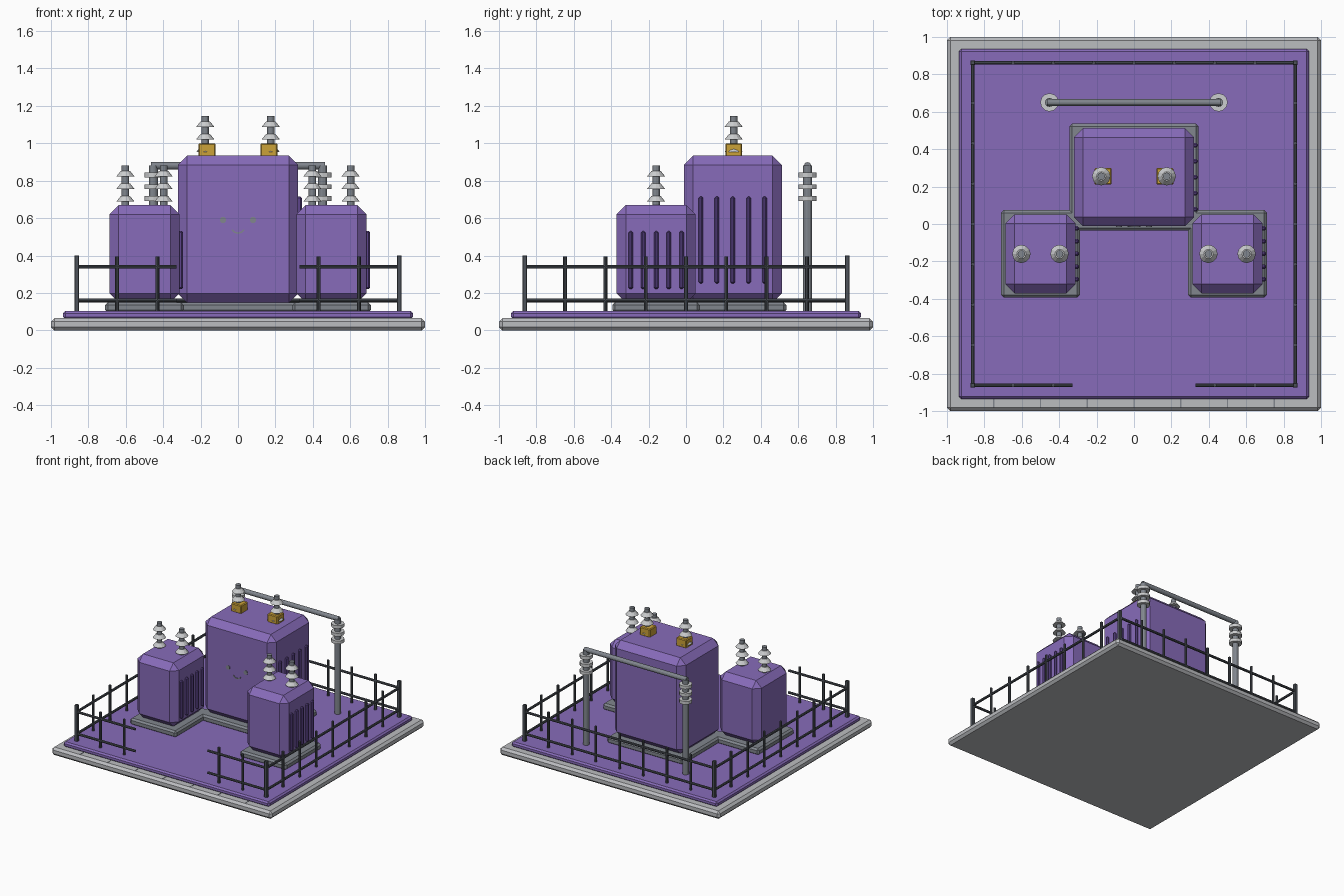
import bpy, bmesh, math
from mathutils import Vector, Matrix

if "Cube" in bpy.data.objects:
    bpy.data.objects.remove(bpy.data.objects["Cube"])


def material(name, rgb):
    m = bpy.data.materials.new(name)
    m.diffuse_color = (*rgb, 1)
    m.use_nodes = True
    m.node_tree.nodes["Principled BSDF"].inputs["Base Color"].default_value = m.diffuse_color
    return m


PURPLE = material("purple paint", (0.245, 0.148, 0.49))
DARK_PURPLE = material("dark purple fins", (0.11, 0.06, 0.26))
CONCRETE = material("pale concrete", (0.5, 0.51, 0.53))
STEEL = material("mid grey steel", (0.22, 0.24, 0.27))
DARK = material("dark fence steel", (0.075, 0.085, 0.1))
PORCELAIN = material("porcelain", (0.6, 0.61, 0.62))
GOLD = material("golden yellow", (0.6, 0.36, 0.04))


def finish(name, bm, mat):
    bmesh.ops.recalc_face_normals(bm, faces=bm.faces)
    me = bpy.data.meshes.new(name)
    bm.to_mesh(me)
    bm.free()
    me.materials.append(mat)
    ob = bpy.data.objects.new(name, me)
    bpy.context.collection.objects.link(ob)
    return ob


def box(name, lo, hi, mat, bevel=0.0):
    lo, hi = Vector(lo), Vector(hi)
    bm = bmesh.new()
    bmesh.ops.create_cube(bm, size=1, matrix=Matrix.Translation((lo + hi) / 2)
                          @ Matrix.Diagonal((*(hi - lo), 1)))
    if bevel:
        bmesh.ops.bevel(bm, geom=bm.edges[:], offset=bevel, segments=1,
                        profile=0.5, affect='EDGES')
    return finish(name, bm, mat)


def rod(name, a, b, r1, mat, r2=None, sides=12):
    a, b = Vector(a), Vector(b)
    d = b - a
    bm = bmesh.new()
    mtx = Matrix.Translation((a + b) / 2) @ d.to_track_quat('Z', 'Y').to_matrix().to_4x4()
    bmesh.ops.create_cone(bm, cap_ends=True, segments=sides, radius1=r1,
                          radius2=r1 if r2 is None else r2, depth=d.length, matrix=mtx)
    return finish(name, bm, mat)


def bushing(name, x, y, z):
    # steel core with three porcelain skirts
    rod(name + "_core", (x, y, z - 0.01), (x, y, z + 0.21), 0.02, STEEL)
    for i in range(3):
        zi = z + 0.018 + i * 0.067
        rod(f"{name}_skirt_{i}", (x, y, zi), (x, y, zi + 0.03), 0.049, PORCELAIN, 0.025)


def transformer(name, cx, cy, hx, hy, z1, plinth, fin_step, fin_z):
    # plinth, chamfered tank and a row of cooling fins on the right side
    box(name + "_plinth", (cx - hx - plinth, cy - hy - plinth, 0.095),
        (cx + hx + plinth, cy + hy + plinth, 0.15), STEEL, 0.014)
    box(name + "_tank", (cx - hx, cy - hy, 0.148), (cx + hx, cy + hy, z1), PURPLE, 0.05)
    for i in range(-2, 3):
        y = cy + i * fin_step
        box(f"{name}_fin_{i + 2}", (cx + hx - 0.015, y - 0.012, fin_z[0]),
            (cx + hx + 0.019, y + 0.012, fin_z[1]), DARK_PURPLE, 0.008)


# base slab with joints along the front, and painted pad
box("base_slab", (-1, -1, 0), (1, 1, 0.065), CONCRETE, 0.018)
for i in range(-3, 4):
    box(f"slab_joint_{i + 3}", (i * 0.25 - 0.003, -0.98, 0.06),
        (i * 0.25 + 0.003, -0.93, 0.067), STEEL)
box("painted_pad", (-0.935, -0.935, 0.06), (0.935, 0.935, 0.103), PURPLE, 0.012)

# transformers
transformer("main_transformer", 0, 0.25, 0.322, 0.262, 0.935, 0.024, 0.085, (0.25, 0.715))
for s, side in ((-1, "left"), (1, "right")):
    name = side + "_transformer"
    transformer(name, s * 0.5, -0.16, 0.188, 0.212, 0.67, 0.022, 0.068, (0.22, 0.53))
    for k in (-1, 1):
        bushing(f"{name}_bushing_{k}", s * 0.5 + k * 0.102, -0.16, 0.67)
    # main bushings with golden clamps
    box(side + "_gold_clamp", (s * 0.165 - 0.046, 0.21, 0.93),
        (s * 0.165 + 0.046, 0.3, 1.0), GOLD, 0.006)
    bushing(side + "_main_bushing", s * 0.175, 0.255, 0.935)

    # rear portal post with insulator discs
    x = s * 0.452
    rod(side + "_portal_post", (x, 0.65, 0.1), (x, 0.65, 0.88), 0.024, STEEL)
    for i, z in enumerate((0.705, 0.768, 0.831)):
        rod(f"{side}_portal_disc_{i}", (x, 0.65, z - 0.013), (x, 0.65, z + 0.013),
            0.049, PORCELAIN)

    # eye on the main tank
    rod(side + "_eye", (s * 0.08, -0.008, 0.59), (s * 0.08, -0.017, 0.59), 0.017, STEEL)

rod("portal_beam", (-0.465, 0.65, 0.88), (0.465, 0.65, 0.88), 0.019, STEEL)

# smile: thin curved band on the tank front
bm = bmesh.new()
rings = []
for i in range(9):
    a = math.radians(210 + i * 15)
    rings.append([bm.verts.new((r * math.cos(a), y, 0.557 + r * math.sin(a)))
                  for r, y in ((0.033, -0.01), (0.041, -0.01), (0.041, -0.017), (0.033, -0.017))])
for p, q in zip(rings, rings[1:]):
    for k in range(4):
        bm.faces.new((p[k], p[(k + 1) % 4], q[(k + 1) % 4], q[k]))
bm.faces.new(rings[0])
bm.faces.new(rings[-1])
finish("smile", bm, STEEL)

# fence: corner posts, thin posts and two rails, with a gate gap in front
E = 0.862
for sx in (-1, 1):
    for sy in (-1, 1):
        box("corner_post", (sx * E - 0.013, sy * E - 0.013, 0.1),
            (sx * E + 0.013, sy * E + 0.013, 0.4), DARK, 0.003)
for i in range(-3, 4):
    t = i * E / 4
    spots = [(-E, t), (E, t), (t, E)]
    if abs(i) > 1:
        spots.append((t, -E))
    for x, y in spots:
        rod("fence_post", (x, y, 0.1), (x, y, 0.395), 0.01, DARK, sides=8)
for z in (0.16, 0.34):
    for a, b in (((-E, -E), (-E, E)), ((E, -E), (E, E)), ((-E, E), (E, E)),
                 ((-E, -E), (-0.33, -E)), ((0.33, -E), (E, -E))):
        rod("fence_rail", (*a, z), (*b, z), 0.01, DARK, sides=8)
